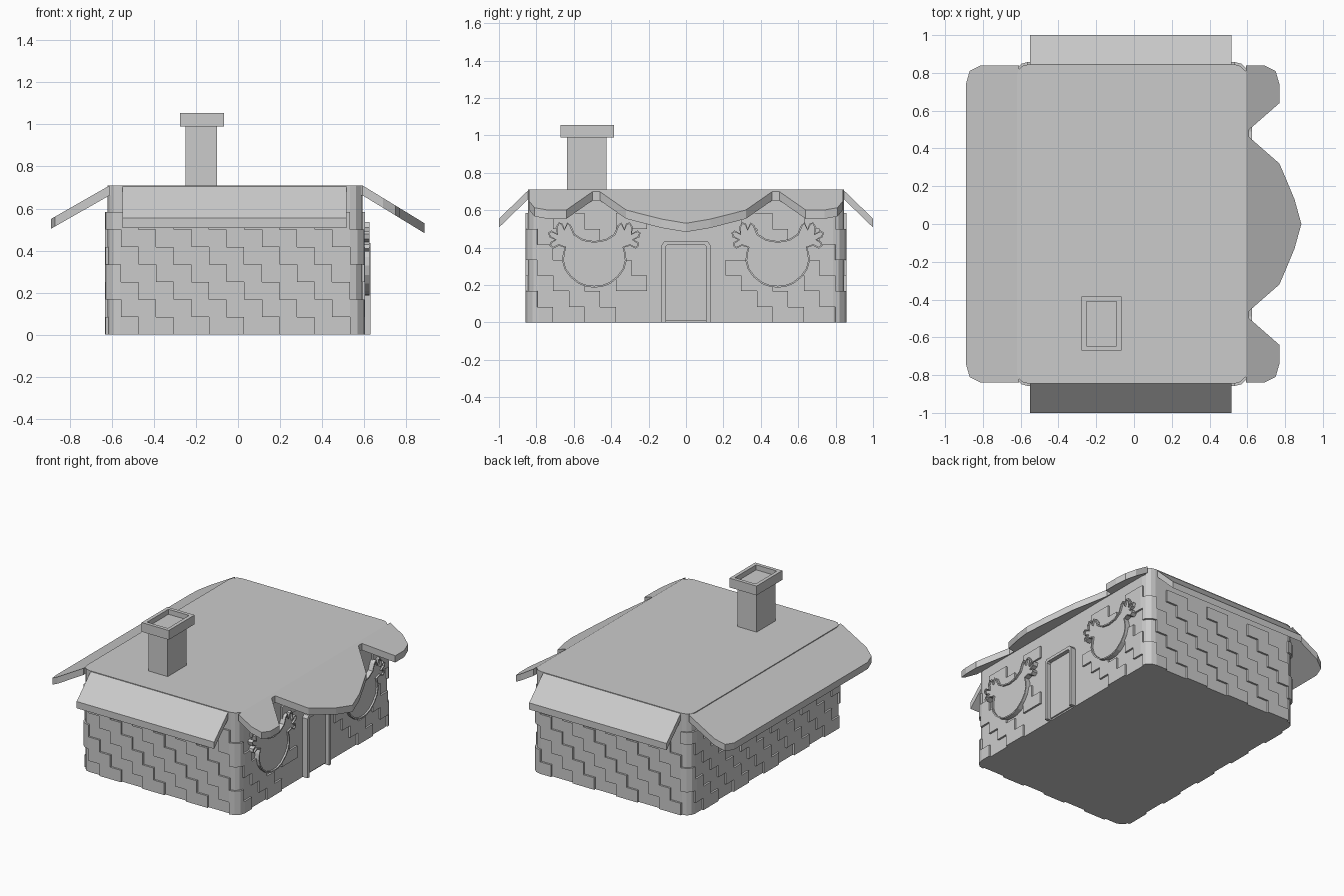
import bpy, bmesh, math
from mathutils import Vector

if "Cube" in bpy.data.objects:
    bpy.data.objects.remove(bpy.data.objects["Cube"], do_unlink=True)

GREY = (0.6, 0.6, 0.6, 1)
stone = bpy.data.materials.new("light_grey")
stone.use_nodes = True
stone.diffuse_color = GREY
stone.node_tree.nodes["Principled BSDF"].inputs["Base Color"].default_value = GREY


def finish(name, bm):
    bmesh.ops.recalc_face_normals(bm, faces=bm.faces)
    mesh = bpy.data.meshes.new(name)
    bm.to_mesh(mesh)
    bm.free()
    mesh.materials.append(stone)
    obj = bpy.data.objects.new(name, mesh)
    bpy.context.collection.objects.link(obj)
    return obj


def add_prism(bm, points, direction):
    """Extrude a flat outline along a direction; return the far cap."""
    d = Vector(direction)
    near = [bm.verts.new(p) for p in points]
    far = [bm.verts.new(Vector(p) + d) for p in points]
    n = len(points)
    bm.faces.new(near)
    cap = bm.faces.new(far)
    for i in range(n):
        j = (i + 1) % n
        bm.faces.new((near[i], near[j], far[j], far[i]))
    bm.normal_update()
    return cap


def prism(name, points, direction, inset=None):
    bm = bmesh.new()
    cap = add_prism(bm, points, direction)
    if inset:
        bmesh.ops.recalc_face_normals(bm, faces=bm.faces)
        bmesh.ops.inset_region(bm, faces=[cap], thickness=inset[0])
        bottom = bmesh.ops.extrude_face_region(bm, geom=[cap])
        moved = [v for v in bottom["geom"] if isinstance(v, bmesh.types.BMVert)]
        bmesh.ops.translate(bm, verts=moved, vec=Vector(direction).normalized() * -inset[1])
        if cap.is_valid:
            bmesh.ops.delete(bm, geom=[cap], context="FACES_ONLY")
    return finish(name, bm)


def rect(x0, x1, y0, y1, z):
    return [(x0, y0, z), (x1, y0, z), (x1, y1, z), (x0, y1, z)]


# Rounded wall outline, anticlockwise from the front left end
X0, X1, Y, R, TOP = -0.62, 0.592, 0.845, 0.06, 0.71
outline = []
corners = [(X1 - R, -Y + R, -90), (X1 - R, Y - R, 0), (X0 + R, Y - R, 90), (X0 + R, -Y + R, 180)]
for cx, cy, start in corners:
    for k in range(4):
        a = math.radians(start + 30 * k)
        nrm = Vector((math.cos(a), math.sin(a), 0))
        outline.append((Vector((cx, cy, 0)) + nrm * R, nrm))
prism("house_walls", [p for p, n in outline], (0, 0, TOP))

# Arc length along the outline
count = len(outline)
marks = [0.0]
for i in range(count):
    marks.append(marks[-1] + (outline[(i + 1) % count][0] - outline[i][0]).length)
LENGTH = marks[-1]


def at(s):
    s %= LENGTH
    i = max(k for k in range(count) if marks[k] <= s)
    t = (s - marks[i]) / (marks[i + 1] - marks[i])
    (p, n), (q, m) = outline[i], outline[(i + 1) % count]
    return p.lerp(q, t), n.lerp(m, t).normalized()


# Raised bricks in stair-stepped courses wrapping around the corners
bm = bmesh.new()
ROW, PER = 0.0835, LENGTH / 17
for row in range(7):
    for k in range(17):
        s0 = k * PER - row * PER / 4
        s1 = s0 + PER / 2
        mid = at((s0 + s1) / 2)[0]
        if mid.x > X1 - 0.03 and abs(mid.y) < 0.25:
            continue
        inner_marks = [m + w for m in marks[:-1] for w in (-LENGTH, 0, LENGTH)]
        stops = [s0] + sorted(m for m in inner_marks if s0 + 1e-4 < m < s1 - 1e-4) + [s1]
        samples = [at(s) for s in stops]
        lift = Vector((0, 0, row * ROW))
        ring = [p + n * 0.013 + lift for p, n in samples]
        ring += [p - n * 0.01 + lift for p, n in reversed(samples)]
        add_prism(bm, ring, (0, 0, ROW))
finish("wall_bricks", bm)

# Roof: flat deck with four overhanging eaves
THICK = (0, 0, -0.047)
prism("roof_deck", [(x, y, TOP) for x, y in (
    (-0.61, -0.82), (-0.55, -0.845), (0.53, -0.845), (0.592, -0.81),
    (0.592, 0.81), (0.53, 0.845), (-0.55, 0.845), (-0.61, 0.82))], THICK)


def side_eave(name, half, edge, slope):
    """Half outline mirrored across y, dropped along a slope."""
    full = half + [(x, -y) for x, y in reversed(half) if y > 0]
    prism(name, [(x, y, TOP - slope * abs(x - edge)) for x, y in full], THICK)


side_eave("left_hand_eave", [(0.592, 0.84), (0.69, 0.84), (0.75, 0.81), (0.77, 0.74), (0.77, 0.64),
          (0.61, 0.5), (0.61, 0.46), (0.77, 0.32), (0.80, 0.25), (0.85, 0.13), (0.886, 0)], 0.592, 0.61)
side_eave("right_hand_eave", [(-0.61, 0.84), (-0.81, 0.84), (-0.87, 0.81), (-0.89, 0.74)], -0.61, 0.57)

for name, s in (("front_eave", -1), ("back_eave", 1)):
    prism(name, [(-0.55, s * 0.84, TOP), (0.515, s * 0.84, TOP),
                 (0.515, s, 0.555), (-0.55, s, 0.555)], THICK)

# Chimney with a hollow cap
prism("chimney_stack", rect(-0.25, -0.10, -0.635, -0.425, 0.68), (0, 0, 0.32))
prism("chimney_cap", rect(-0.277, -0.067, -0.67, -0.385, 0.99), (0, 0, 0.065), inset=(0.035, 0.035))

# Door and its frame
arch = [(0.13, 0), (0.13, 0.415), (0.115, 0.435)]
hole = [(0.108, 0), (0.108, 0.405), (0.1, 0.415)]
frame = arch + [(-y, z) for y, z in reversed(arch)]
frame += [(-y, z) for y, z in hole] + list(reversed(hole))
prism("door_frame", [(0.58, y, z) for y, z in frame], (0.05, 0, 0))
prism("door_panel", [(0.58, y, z) for y, z in
      ((-0.11, 0.01), (0.11, 0.01), (0.11, 0.42), (-0.11, 0.42))], (0.022, 0, 0))

# Round windows with lobed arms and a raised rim
shape = [(0, 0.187), (0.04, 0.19), (0.085, 0.207), (0.13, 0.243), (0.16, 0.285), (0.172, 0.33),
         (0.168, 0.37), (0.158, 0.40), (0.19, 0.41), (0.22, 0.395), (0.24, 0.41), (0.235, 0.43),
         (0.21, 0.442), (0.24, 0.455), (0.247, 0.48), (0.23, 0.492), (0.2, 0.475), (0.207, 0.51),
         (0.19, 0.535), (0.17, 0.53), (0.16, 0.50), (0.145, 0.535), (0.125, 0.52),
         (0.105, 0.473), (0.06, 0.445), (0, 0.435)]
full = shape + [(-y, z) for y, z in reversed(shape[1:-1])]
for name, c in (("front_window", -0.49), ("back_window", 0.49)):
    prism(name, [(0.58, c + y, z) for y, z in full], (0.046, 0, 0), inset=(0.009, 0.012))
